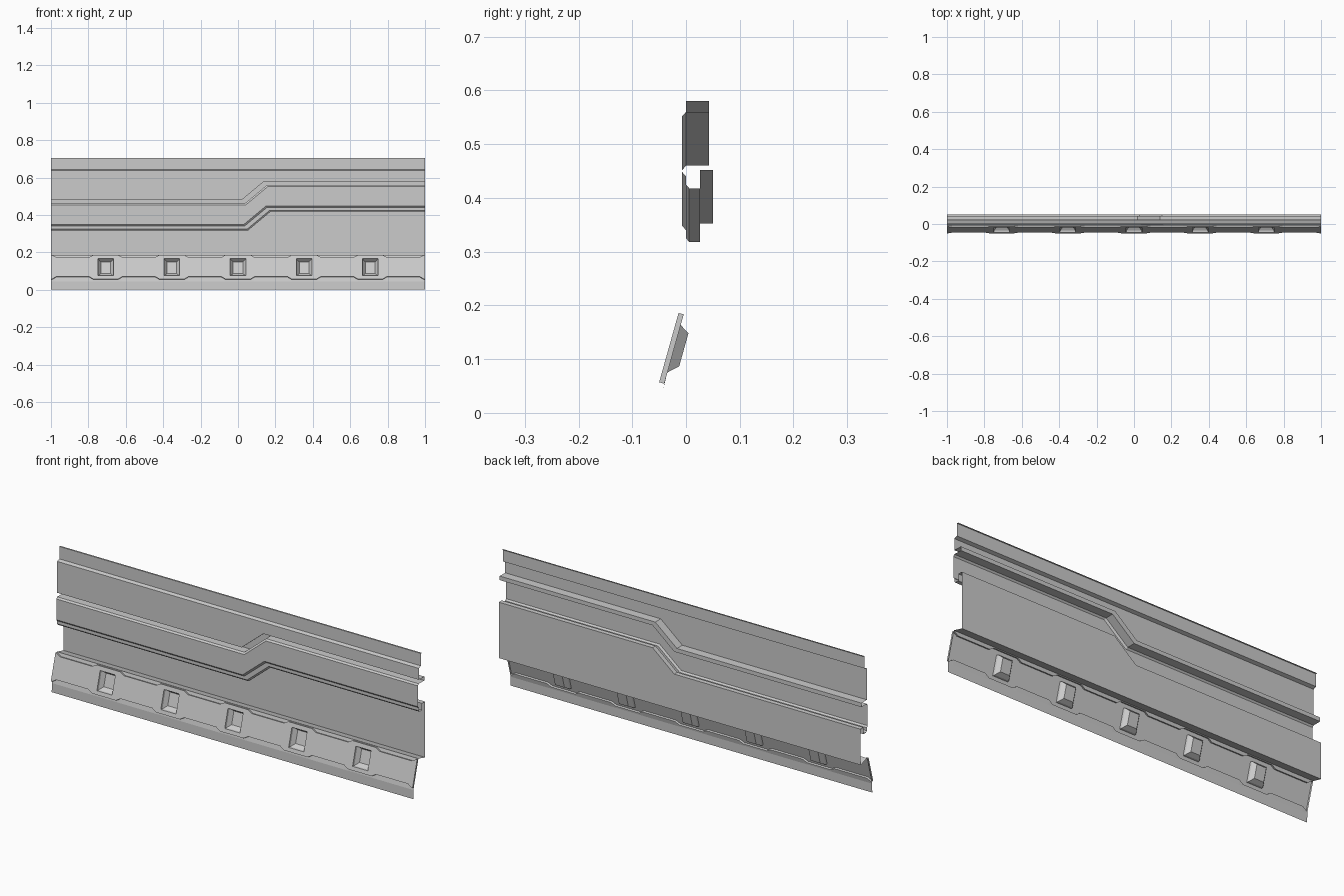
import bpy, bmesh

if "Cube" in bpy.data.objects:
    bpy.data.objects.remove(bpy.data.objects["Cube"])


def finish(name, bm):
    bmesh.ops.remove_doubles(bm, verts=bm.verts, dist=1e-5)
    mesh = bpy.data.meshes.new(name)
    bm.to_mesh(mesh)
    bm.free()
    obj = bpy.data.objects.new(name, mesh)
    bpy.context.collection.objects.link(obj)
    return obj


def loft(bm, columns, skip=lambda i, j: False):
    # columns run along +x, points in each column run from bottom to top
    grid = [[bm.verts.new(p) for p in col] for col in columns]
    for i in range(len(grid) - 1):
        for j in range(len(grid[i]) - 1):
            if not skip(i, j):
                bm.faces.new((grid[i][j], grid[i + 1][j],
                              grid[i + 1][j + 1], grid[i][j + 1]))


# Wall panel: profile (y, z at left end, x where the jog starts, jog rise)
RISE, RUN = 0.10, 0.12
profile = [
    (0.05, 0.173, 0.03, 0),
    (0.05, 0.352, 0.03, RISE),
    (0.026, 0.352, 0.03, RISE),
    (0.026, 0.318, 0.055, RISE),
    (0.006, 0.318, 0.055, RISE),
    (0.0, 0.325, 0.05, RISE),
    (0.0, 0.340, 0.035, RISE),
    (-0.007, 0.348, 0.03, RISE),
    (-0.007, 0.452, 0.04, RISE),
    (0.0, 0.460, 0.035, RISE),
    (0.043, 0.460, 0.035, RISE),
    (0.043, 0.480, 0.02, RISE),
    (0.0, 0.480, 0.02, RISE),
    (0.0, 0.637, 0.02, 0),
    (0.017, 0.643, 0.02, 0),
    (0.017, 0.705, 0.02, 0),
    (0.025, 0.705, 0.02, 0),
]
bm = bmesh.new()
loft(bm, [
    [(-1, y, z) for y, z, x, r in profile],
    [(x, y, z) for y, z, x, r in profile],
    [(x + RUN, y, z + r) for y, z, x, r in profile],
    [(1, y, z + r) for y, z, x, r in profile],
])
finish("wall_panel", bm)


# Slanted skirt with a raised plate that widens around each recess
def plate(x, z, depth=0.0):
    return (x, -0.05 + (z - 0.057) * 0.28 + depth * 0.96, z - depth * 0.27)


PITCH = 0.3535
WIN = 0.042
Z_LOW, Z_HIGH = 0.075, 0.166
stations = []
for k in range(-3, 4):
    for dx, wide in ((-0.088, 0), (-0.066, 1), (-WIN, 1), (WIN, 1), (0.066, 1), (0.088, 0)):
        x = k * PITCH + dx
        if abs(x) < 0.995:
            stations.append((x, wide))
stations = [(-1, 1), (-0.994, 1)] + stations + [(0.994, 1), (1, 1)]


def skirt_column(x, wide):
    low, high = (0.057, 0.186) if wide else (0.070, 0.174)
    return [(x, -0.043, 0.0), (x, -0.042, 0.045),
            plate(x, low, 0.01), plate(x, low), plate(x, Z_LOW),
            plate(x, Z_HIGH), plate(x, high), plate(x, high, 0.01),
            (x, -0.003, 0.187), (x, 0.05, 0.173)]


centres = [k * PITCH for k in range(-2, 3)]


def is_window(i, j):
    mid = (stations[i][0] + stations[i + 1][0]) / 2
    return j == 4 and any(abs(mid - c) < 0.01 for c in centres)


bm = bmesh.new()
loft(bm, [skirt_column(x, w) for x, w in stations], is_window)

# Plate end caps
for x in (-1, 1):
    cap = [plate(x, 0.057), plate(x, 0.186), plate(x, 0.186, 0.01), plate(x, 0.057, 0.01)]
    if x > 0:
        cap.reverse()
    bm.faces.new([bm.verts.new(p) for p in cap])

# Tapered recesses
for c in centres:
    rings = []
    for hw, z0, z1, d in ((WIN, Z_LOW, Z_HIGH, 0), (0.040, 0.078, 0.166, 0.010),
                          (0.026, 0.094, 0.156, 0.028)):
        rings.append([bm.verts.new(plate(c + sx * hw, z, d))
                      for sx, z in ((-1, z0), (1, z0), (1, z1), (-1, z1))])
    for a, b in zip(rings, rings[1:]):
        for n in range(4):
            m = (n + 1) % 4
            bm.faces.new((a[n], a[m], b[m], b[n]))
    bm.faces.new(rings[-1])
finish("skirt_with_recesses", bm)
